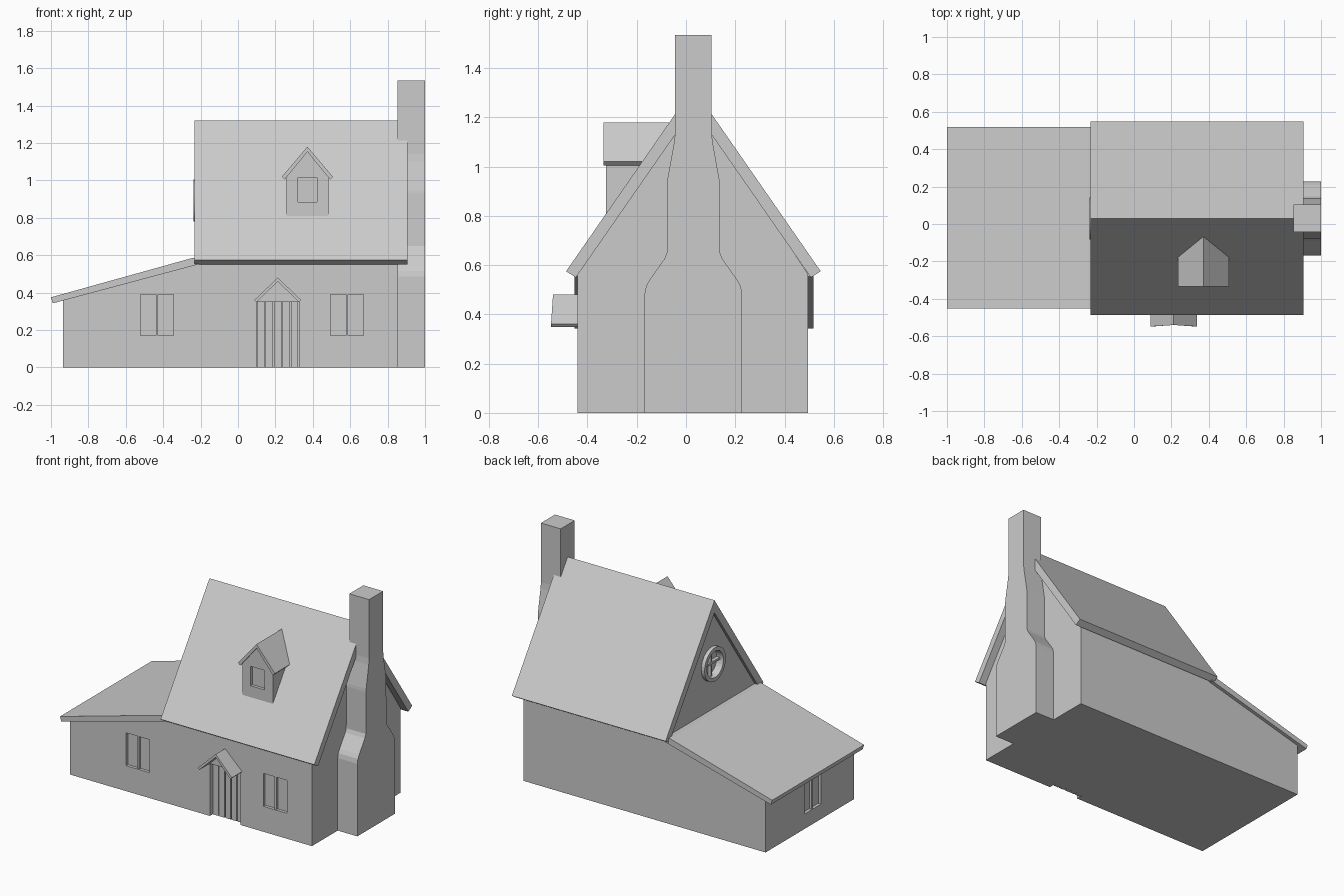
import bpy, bmesh, math
from mathutils import Vector

if "Cube" in bpy.data.objects:
    bpy.data.objects.remove(bpy.data.objects["Cube"])


def prism(name, pts, axis, a, b):
    """Extrude a profile: (y,z) points along x, or (x,z) points along y."""
    place = (lambda p, t: (t, p[0], p[1])) if axis == 'x' else (lambda p, t: (p[0], t, p[1]))
    bm = bmesh.new()
    lo = [bm.verts.new(place(p, a)) for p in pts]
    hi = [bm.verts.new(place(p, b)) for p in pts]
    bm.faces.new(lo)
    bm.faces.new(hi)
    n = len(pts)
    for i in range(n):
        j = (i + 1) % n
        bm.faces.new((lo[i], lo[j], hi[j], hi[i]))
    bmesh.ops.recalc_face_normals(bm, faces=bm.faces)
    me = bpy.data.meshes.new(name)
    bm.to_mesh(me)
    bm.free()
    ob = bpy.data.objects.new(name, me)
    bpy.context.collection.objects.link(ob)
    return ob


def box(name, x, y, z):
    return prism(name, [(x[0], z[0]), (x[1], z[0]), (x[1], z[1]), (x[0], z[1])], 'y', *y)


def cut(target, cutter):
    m = target.modifiers.new("recess", 'BOOLEAN')
    m.operation = 'DIFFERENCE'
    m.solver = 'EXACT'
    m.object = cutter
    cutter.hide_render = True
    cutter.hide_set(True)


def circle(r, cy, cz, n=32):
    return [(cy + r * math.cos(2 * math.pi * i / n), cz + r * math.sin(2 * math.pi * i / n))
            for i in range(n)]


MID = 0.03            # y of the ridge
FRONT, BACK = -0.44, 0.495
WEST, EAST = -0.935, 0.855
GABLE = -0.212        # x of the recessed left gable wall

# Walls
walls = prism("walls", [(WEST, 0), (EAST, 0), (EAST, 0.55), (-0.235, 0.55), (WEST, 0.362)],
              'y', FRONT, BACK)
gable = prism("gable_walls", [(FRONT, 0.548), (BACK, 0.548), (BACK, 0.565), (MID, 1.25), (FRONT, 0.565)],
              'x', GABLE, EAST)

# Main roof, and lean-to roof on the left
prism("main_roof", [(-0.487, 0.575), (MID, 1.32), (0.547, 0.575), (0.507, 0.55),
                    (MID, 1.236), (-0.447, 0.55)], 'x', -0.232, 0.905)
prism("lean_to_roof", [(-1.0, 0.375), (-0.245, 0.585), (-0.205, 0.585), (-0.205, 0.553), (-0.99, 0.343)],
      'y', -0.452, 0.518)

# Chimney with two shoulders, mirrored about the ridge
half = [(0.198, 0), (0.198, 0.485), (0.192, 0.515), (0.178, 0.54), (0.118, 0.625),
        (0.108, 0.65), (0.107, 0.93), (0.105, 0.95), (0.078, 1.10), (0.074, 1.14), (0.074, 1.535)]
prism("chimney", [(MID + w, z) for w, z in half] + [(MID - w, z) for w, z in reversed(half)],
      'x', EAST - 0.001, 1.0)

# Front windows
for i, (x0, x1) in enumerate([(-0.52, -0.345), (0.495, 0.67)]):
    cut(walls, box("window_cutter", (x0, x1), (-0.5, FRONT + 0.02), (0.17, 0.39)))
    xm = (x0 + x1) / 2
    box("window_mullion", (xm - 0.006, xm + 0.006), (FRONT + 0.004, FRONT + 0.025), (0.17, 0.39))

# Side window
cut(walls, box("side_window_cutter", (-1.0, WEST + 0.02), (-0.09, 0.085), (0.10, 0.32)))
box("side_mullion", (WEST + 0.004, WEST + 0.025), (-0.008, 0.004), (0.10, 0.32))

# Door recess and planks
cut(walls, box("door_cutter", (0.10, 0.325), (-0.5, FRONT + 0.05), (-0.1, 0.35)))
step = 0.225 / 5
for i in range(5):
    x = 0.10 + i * step
    box("door_plank", (x + 0.003, x + step - 0.003), (FRONT + 0.03, FRONT + 0.052), (0.0, 0.35))

# Porch roof, front edge leaning forward at the eaves
porch = prism("porch_roof", [(0.087, 0.36), (0.2125, 0.48), (0.338, 0.36), (0.327, 0.348),
                             (0.2125, 0.46), (0.098, 0.348)], 'y', -0.548, FRONT + 0.005)
for v in porch.data.vertices:
    if v.co.y < -0.5 and v.co.z > 0.4:
        v.co.y += 0.008

# Dormer
dormer = prism("dormer_walls", [(0.26, 0.80), (0.485, 0.80), (0.485, 1.025), (0.371, 1.165), (0.26, 1.025)],
               'y', -0.325, -0.06)
cut(dormer, box("dormer_window_cutter", (0.32, 0.422), (-0.4, -0.305), (0.885, 1.015)))
prism("dormer_roof", [(0.235, 1.02), (0.371, 1.18), (0.507, 1.02), (0.492, 1.005),
                      (0.371, 1.153), (0.25, 1.005)], 'y', -0.335, -0.055)

# Round gable window: recess, ring and cross bars
CZ = 0.893
cut(gable, prism("round_window_cutter", circle(0.088, MID, CZ), 'x', -0.3, GABLE + 0.025))
ring = prism("round_window_ring", circle(0.112, MID, CZ), 'x', -0.237, GABLE + 0.01)
cut(ring, prism("ring_cutter", circle(0.0875, MID, CZ), 'x', -0.3, 0))
box("round_window_bar_upright", (GABLE + 0.002, GABLE + 0.03), (MID - 0.007, MID + 0.007), (CZ - 0.09, CZ + 0.09))
box("round_window_bar_level", (GABLE + 0.002, GABLE + 0.03), (MID - 0.09, MID + 0.09), (CZ - 0.007, CZ + 0.007))
